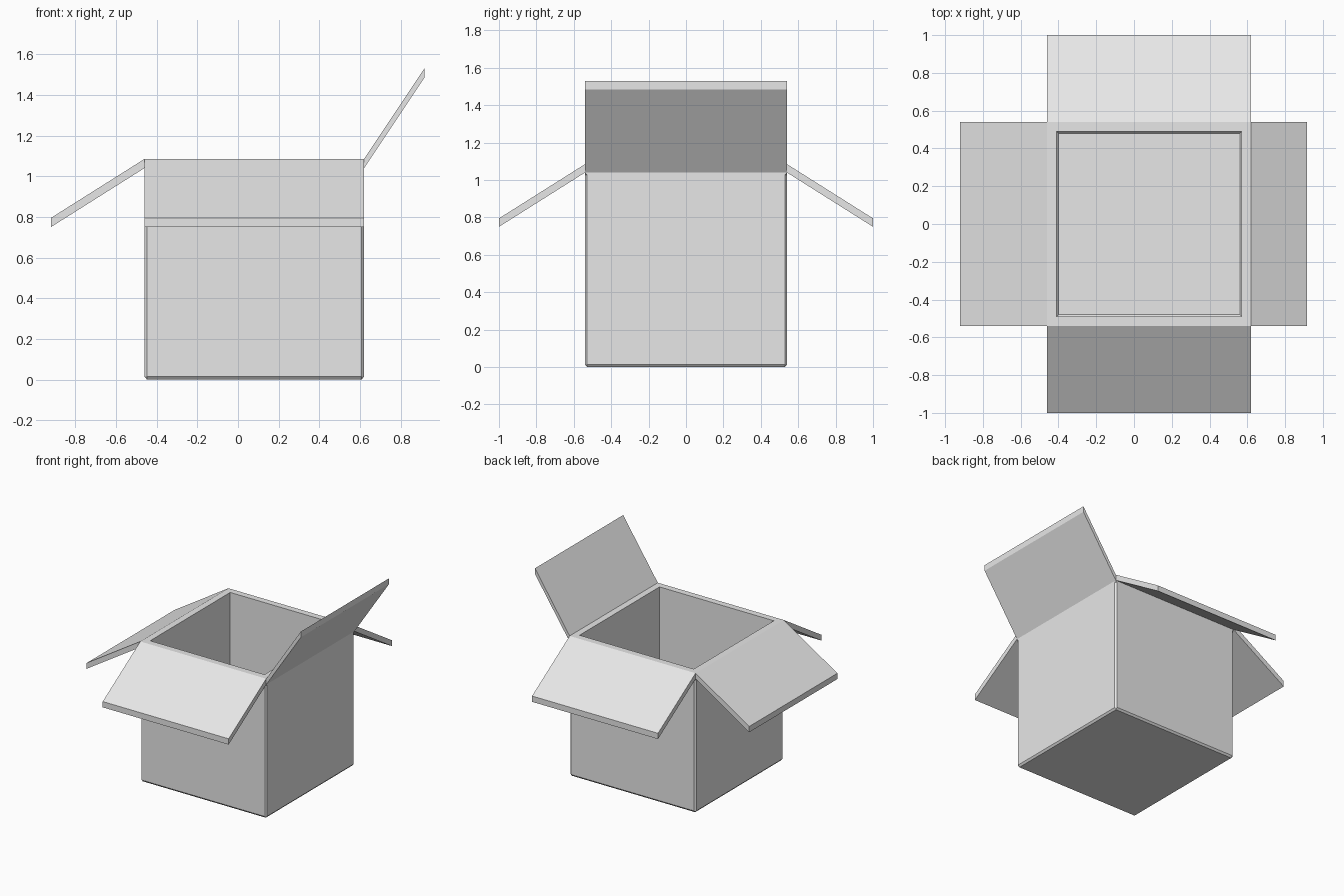
import bpy, bmesh
from mathutils import Vector

cube = bpy.data.objects.get("Cube")
if cube:
    bpy.data.objects.remove(cube, do_unlink=True)

# Single light grey card colour
card = bpy.data.materials.new("light_grey_card")
card.use_nodes = True
card.diffuse_color = (0.8, 0.8, 0.8, 1)
card.node_tree.nodes["Principled BSDF"].inputs["Base Color"].default_value = (0.8, 0.8, 0.8, 1)

HALF = 0.54          # half width of the square box
CX = 0.08            # box centre in x
TOP, LIP = 1.085, 0.045


def finish(bm, name):
    bmesh.ops.remove_doubles(bm, verts=bm.verts, dist=0.0005)
    bmesh.ops.recalc_face_normals(bm, faces=bm.faces)
    mesh = bpy.data.meshes.new(name)
    bm.to_mesh(mesh)
    bm.free()
    mesh.materials.append(card)
    obj = bpy.data.objects.new(name, mesh)
    bpy.context.collection.objects.link(obj)


def ring(bm, inset, z, cut):
    """Square loop with its corners cut off."""
    h = HALF - inset
    k = h - cut
    pts = [(h, -k), (h, k), (k, h), (-k, h), (-h, k), (-h, -k), (-k, -h), (k, -h)]
    return [bm.verts.new((CX + x, y, z)) for x, y in pts]


# Box body: chamfered outside, square rim, hollow inside
bm = bmesh.new()
levels = [(0.012, 0, 0), (0, 0.014, 0.012), (0, TOP - LIP - 0.012, 0.012),
          (0, TOP - LIP, 0), (0, TOP, 0), (0.05, TOP, 0),
          (0.05, 0.062, 0), (0.06, 0.05, 0)]
rings = [ring(bm, *level) for level in levels]
for low, high in zip(rings, rings[1:]):
    for i in range(8):
        j = (i + 1) % 8
        bm.faces.new((low[i], low[j], high[j], high[i]))
bm.faces.new(rings[0][::-1])
bm.faces.new(rings[-1])
finish(bm, "box_body")


def flap(name, direction, reach, rise):
    """Slanted panel with upright ends, hinged on the rim."""
    out = Vector((*direction, 0))
    side = Vector((-direction[1], direction[0], 0)) * HALF
    bm = bmesh.new()
    hinge = Vector((CX, 0, TOP)) + out * HALF
    tip = hinge + out * reach + Vector((0, 0, rise))
    drop = Vector((0, 0, -LIP))
    loops = [[bm.verts.new(p) for p in (c + side, c - side, c - side + drop, c + side + drop)]
             for c in (hinge, tip)]
    for i in range(4):
        j = (i + 1) % 4
        bm.faces.new((loops[0][i], loops[0][j], loops[1][j], loops[1][i]))
    for loop in loops:
        bm.faces.new(loop)
    finish(bm, name)


# Three drooping flaps and one raised flap
flap("front_flap", (0, -1), 0.46, -0.29)
flap("back_flap", (0, 1), 0.46, -0.29)
flap("right_flap", (-1, 0), 0.46, -0.29)
flap("left_flap", (1, 0), 0.297, 0.445)
